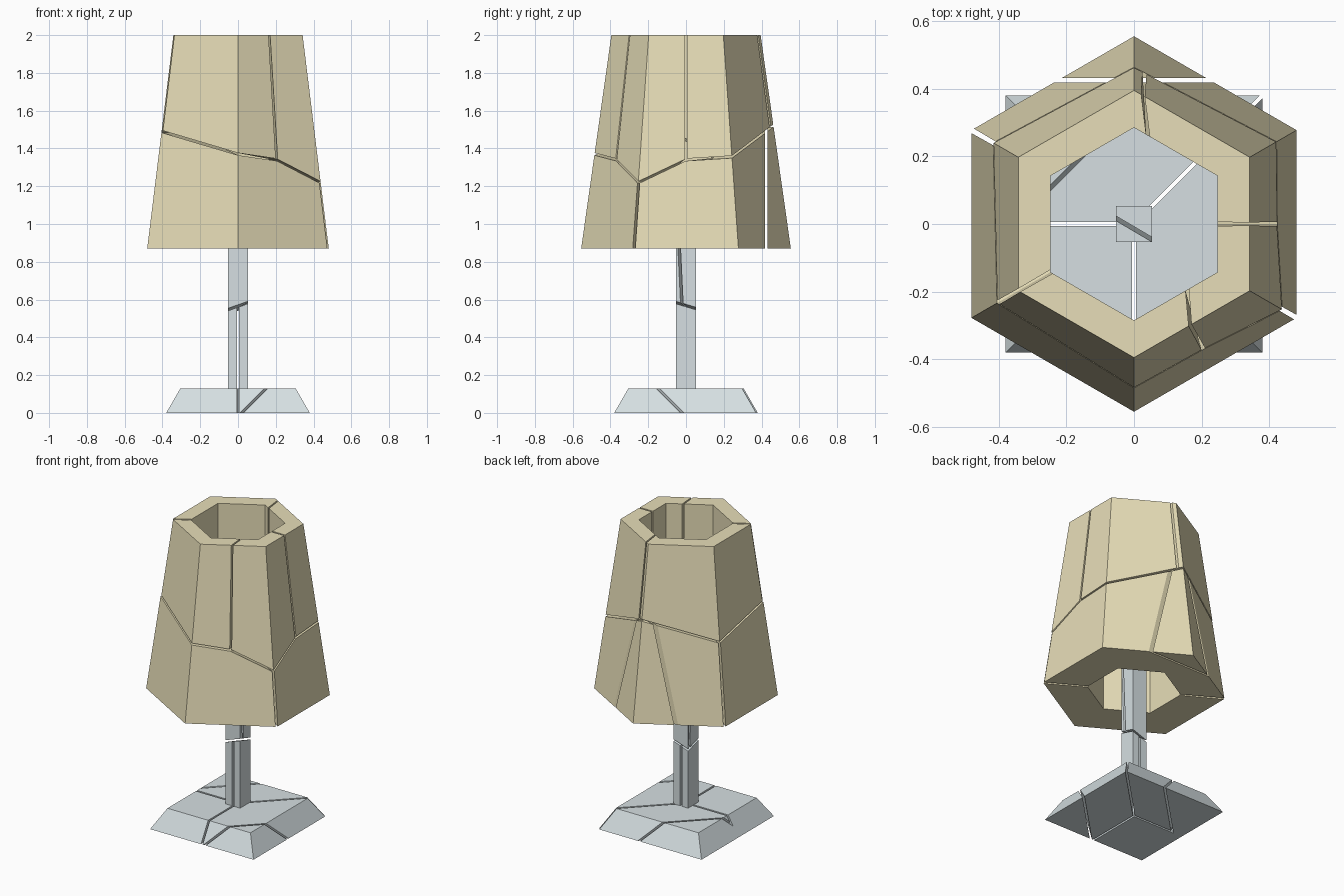
import bpy, bmesh
from math import radians, cos, sin, pi
from mathutils import Vector

if "Cube" in bpy.data.objects:
    bpy.data.objects.remove(bpy.data.objects["Cube"])

GAP = 0.006          # half width of the cracks


def material(name, rgb):
    m = bpy.data.materials.new(name)
    m.diffuse_color = (*rgb, 1)
    m.use_nodes = True
    m.node_tree.nodes["Principled BSDF"].inputs["Base Color"].default_value = m.diffuse_color
    return m


CREAM = material("cream", (0.80, 0.73, 0.48))
PALE = material("pale_metal", (0.67, 0.74, 0.76))


def finish(bm, name, mat):
    bmesh.ops.recalc_face_normals(bm, faces=bm.faces)
    me = bpy.data.meshes.new(name)
    bm.to_mesh(me)
    bm.free()
    me.materials.append(mat)
    bpy.context.collection.objects.link(bpy.data.objects.new(name, me))


def cut(bm, co, normal, gap=GAP):
    """Remove everything on the normal's side of a plane and cap the hole."""
    n = Vector(normal).normalized()
    r = bmesh.ops.bisect_plane(bm, geom=bm.verts[:] + bm.edges[:] + bm.faces[:],
                               plane_co=Vector(co) - n * gap, plane_no=n, clear_outer=True)
    edges = [e for e in r["geom_cut"] if isinstance(e, bmesh.types.BMEdge)]
    if edges:
        bmesh.ops.holes_fill(bm, edges=edges)


def frustum(half0, half1, z0, z1):
    bm = bmesh.new()
    bmesh.ops.create_cube(bm, size=2)
    for v in bm.verts:
        h = half1 if v.co.z > 0 else half0
        v.co = (v.co.x * h, v.co.y * h, z1 if v.co.z > 0 else z0)
    return bm


def flip(plane):
    return plane[0], -Vector(plane[1])


# Base: broken along three central cracks, with two corners chipped off
chip_a = ((0.40, 0, 0), (1, -1, -0.42))
chip_b = ((-0.30, 0, 0), (-1, 1, -0.42))
left, front, diag = ((0, 0, 0), (1, 0, 0)), ((0, 0, 0), (0, 1, 0)), ((0, 0, 0), (1, -1, 0))
base = {
    "base_corner_front": [flip(chip_a)],
    "base_right": [chip_a, flip(left), flip(diag)],
    "base_front_left": [left, front],
    "base_back": [chip_b, flip(front), diag],
    "base_corner_back": [flip(chip_b)],
}
for name, planes in base.items():
    bm = frustum(0.38, 0.305, 0, 0.13)
    for p in planes:
        cut(bm, *p)
    finish(bm, name, PALE)

# Stem: tilted break across, each half split lengthwise
snap = ((0, 0, 0.55), (-0.35, 0.3, 1))
slant = ((0, 0.008, 0.6), (0.5, 0.85, 0.04))
stem = {
    "stem_lower_left": [snap, left],
    "stem_lower_right": [snap, flip(left)],
    "stem_upper_front": [flip(snap), slant],
    "stem_upper_back": [flip(snap), flip(slant)],
}
for name, planes in stem.items():
    bm = frustum(0.053, 0.053, 0.13, 1.08)
    for p in planes:
        cut(bm, *p)
    finish(bm, name, PALE)

# Shade: hexagonal tapered ring with a straight bore
Z0, Z1, R0, R1, BORE = 0.87, 2.0, 0.555, 0.395, 0.285
# height of the crack running round the shade, by angle
CRACK = [(-90, 1.37), (-61, 1.34), (-30, 1.22), (0, 1.34), (30, 1.355), (90, 1.52),
         (150, 1.40), (210, 1.49), (270, 1.37), (299, 1.34), (330, 1.22), (360, 1.34)]


def crack_height(a):
    for (a0, h0), (a1, h1) in zip(CRACK, CRACK[1:]):
        if a0 <= a <= a1:
            return h0 + (h1 - h0) * (a - a0) / (a1 - a0)


def hex_point(radius, deg, z):
    a = radians(deg)
    off = (a + pi / 6) % (pi / 3) - pi / 6      # angle from the face centre
    r = radius * cos(pi / 6) / cos(off)
    return (r * cos(a), r * sin(a), z)


def shade_piece(start, end, upper):
    """start and end are (outer angle, inner angle) in degrees."""
    g = 0.8
    mids = [a for a, _ in CRACK if start[0] + 3 < a < end[0] - 3]
    stations = [(start[0] + g, start[1] + g * 1.6)] + [(a, a) for a in mids] \
        + [(end[0] - g, end[1] - g * 1.6)]
    bm = bmesh.new()
    rings = []
    for ao, ai in stations:
        h = crack_height(ao)
        lo, hi = (h + GAP, Z1) if upper else (Z0, h - GAP)
        R = lambda z: R0 + (R1 - R0) * (z - Z0) / (Z1 - Z0)
        pts = [hex_point(R(lo), ao, lo), hex_point(R(hi), ao, hi),
               hex_point(BORE, ai, hi), hex_point(BORE, ai, lo)]
        rings.append([bm.verts.new(p) for p in pts])
    for s, t in zip(rings, rings[1:]):
        for i in range(4):
            j = (i + 1) % 4
            bm.faces.new((s[i], s[j], t[j], t[i]))
    bm.faces.new(rings[0])
    bm.faces.new(rings[-1][::-1])
    bmesh.ops.recalc_face_normals(bm, faces=bm.faces)
    return bm


# Upper shade pieces
splits = [(0, 0), (86, 81), (210, 210), (299, 309), (360, 360)]
for name, s, e in zip(("back_right", "back_left", "front", "front_right"), splits, splits[1:]):
    finish(shade_piece(s, e, True), "shade_upper_" + name, CREAM)

# Lower shade pieces, with the back corner chipped off
chip = ((0, 0.425, 0), (0, 1, 0))
finish(shade_piece((150, 150), (330, 330), False), "shade_lower_front", CREAM)
for name, p in (("shade_lower_back", chip), ("shade_back_chip", flip(chip))):
    bm = shade_piece((-30, -30), (150, 150), False)
    cut(bm, *p)
    finish(bm, name, CREAM)
